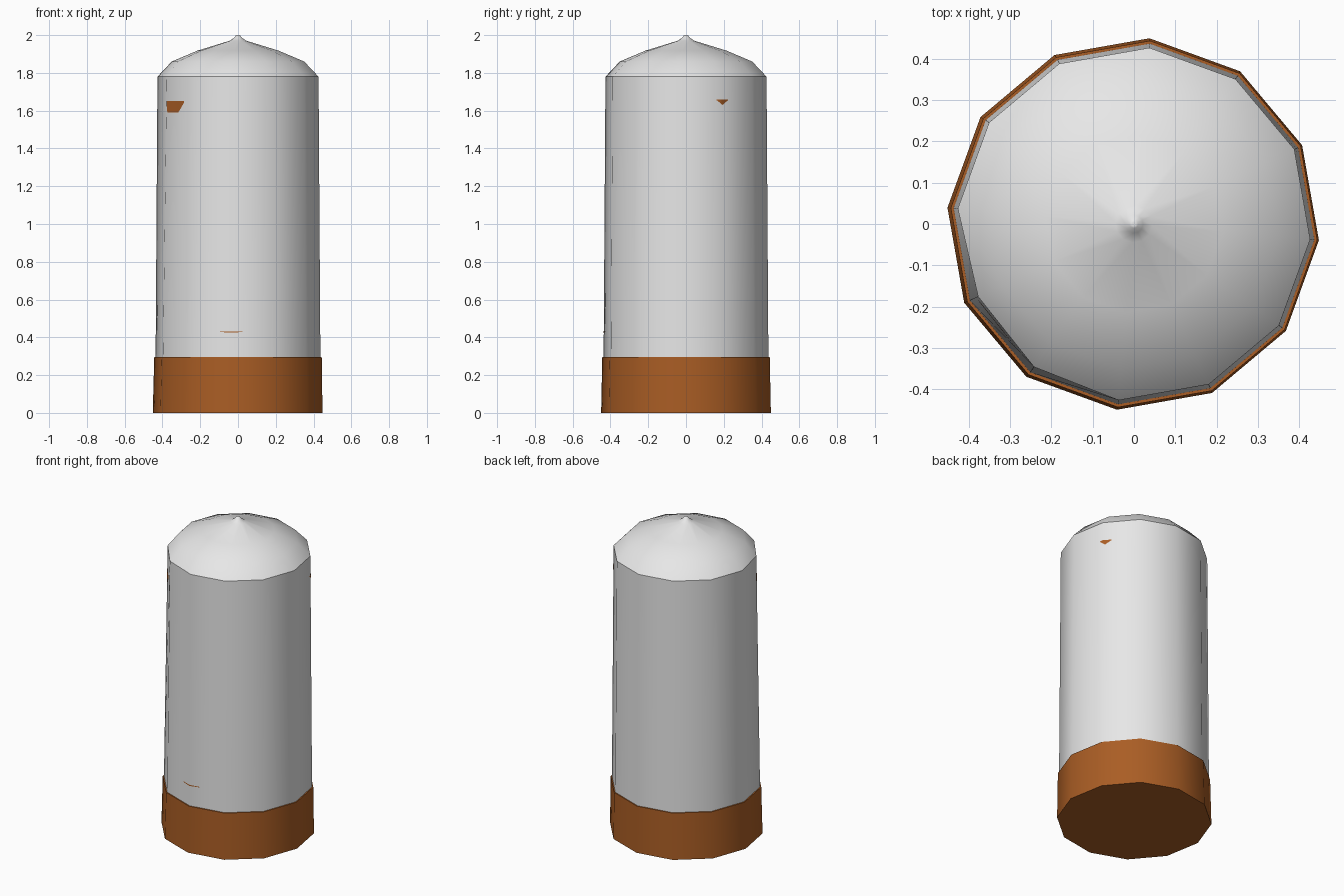
import bpy, math
from mathutils import Vector

if "Cube" in bpy.data.objects:
    bpy.data.objects.remove(bpy.data.objects["Cube"])

N = 12
Z0, Z1 = 0.28, 1.78          # body bottom and top


def material(name, rgb):
    m = bpy.data.materials.new(name)
    m.diffuse_color = (*rgb, 1)
    m.use_nodes = True
    m.node_tree.nodes["Principled BSDF"].inputs["Base Color"].default_value = m.diffuse_color
    return m


GREY = material("light grey", (0.8, 0.8, 0.8))
BROWN = material("rust brown", (0.4, 0.11, 0.018))


def ring(r, z, dent=0.0, shift=0.0):
    """Twelve-sided ring, slightly pushed in at the front left."""
    pts = []
    for i in range(N):
        a = math.radians(30 * i - 5)
        k = r - dent * {7: 1, 8: 0.5}.get(i, 0)
        pts.append(Vector((k * math.cos(a) + shift, k * math.sin(a), z)))
    return pts


def make(name, verts, faces, mat, angle):
    me = bpy.data.meshes.new(name)
    me.from_pydata(verts, [], faces)
    me.materials.append(mat)
    ob = bpy.data.objects.new(name, me)
    bpy.context.collection.objects.link(ob)
    bpy.ops.object.select_all(action='DESELECT')
    bpy.context.view_layer.objects.active = ob
    ob.select_set(True)
    bpy.ops.object.shade_smooth_by_angle(angle=math.radians(angle))
    return ob


def loft(name, rings, mat, angle=40):
    verts = [p for r in rings for p in r]
    faces = [(k * N + i, k * N + (i + 1) % N, (k + 1) * N + (i + 1) % N, (k + 1) * N + i)
             for k in range(len(rings) - 1) for i in range(N)]
    faces.append(tuple(reversed(range(N))))
    faces.append(tuple(range((len(rings) - 1) * N, len(rings) * N)))
    return make(name, verts, faces, mat, angle)


# Base band
loft("base_band", [ring(0.451, 0.0, shift=-0.002), ring(0.445, 0.297)], BROWN)

# Main body
low, high = ring(0.438, Z0), ring(0.428, Z1, 0.012)
loft("body", [low, high], GREY)

# Domed cap with a small tip
profile = [(0.428, 1.78), (0.352, 1.86), (0.215, 1.918), (0.045, 1.97),
           (0.022, 1.985), (0.01, 1.999), (0.005, 2.0)]
loft("domed_cap", [ring(r, z, 0.012 if z == Z1 else 0) for r, z in profile], GREY, 70)


# Rust patches lying on the wall
def wall(u, z):
    i, f, t = int(u) % N, u % 1, (z - Z0) / (Z1 - Z0)
    a, b = low[i].lerp(high[i], t), low[(i + 1) % N].lerp(high[(i + 1) % N], t)
    p = a.lerp(b, f)
    return p + Vector((p.x, p.y, 0)).normalized() * 0.003


def patch(name, columns):
    verts = [wall(u, z) for u, lo, hi in columns for z in (lo, hi)]
    faces = [(2 * k, 2 * k + 2, 2 * k + 3, 2 * k + 1) for k in range(len(columns) - 1)]
    make(name, verts, faces, BROWN, 40)


patch("rust_patch_front", [(7.02, 1.64, 1.65), (7.06, 1.59, 1.65),
                           (7.48, 1.59, 1.65), (7.69, 1.64, 1.65)])
patch("rust_patch_right", [(0.91, 1.655, 1.66), (1.0, 1.64, 1.66),
                           (1.06, 1.63, 1.66), (1.23, 1.655, 1.66)])
patch("rust_streak_front", [(8.73, 0.428, 0.432), (9.0, 0.425, 0.432), (9.28, 0.428, 0.432)])
